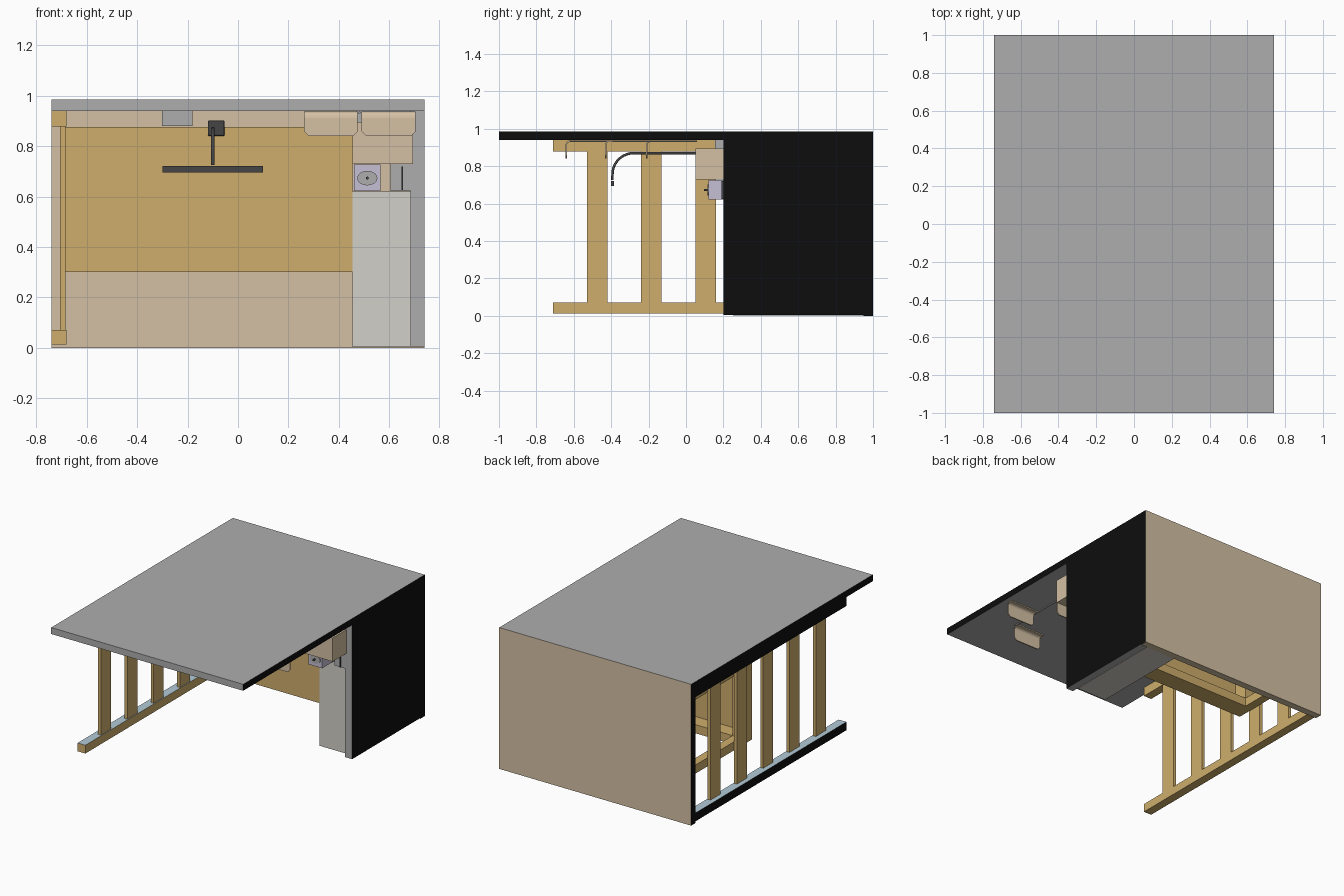
import bpy, bmesh, math
from mathutils import Vector

if "Cube" in bpy.data.objects:
    bpy.data.objects.remove(bpy.data.objects["Cube"])

def mat(name, c):
    m = bpy.data.materials.new(name)
    m.diffuse_color = (*c, 1)
    m.use_nodes = True
    m.node_tree.nodes["Principled BSDF"].inputs["Base Color"].default_value = m.diffuse_color
    return m

TAN = mat("tan_wall", (0.66, 0.53, 0.37))
WOOD = mat("wood", (0.62, 0.42, 0.15))
BLACK = mat("black_edge", (0.004, 0.004, 0.004))
GREY = mat("grey", (0.42, 0.42, 0.42))
PALE = mat("pale_grey", (0.65, 0.63, 0.58))
LILAC = mat("lilac", (0.56, 0.52, 0.66))
DARK = mat("dark_metal", (0.06, 0.06, 0.06))
BLUE = mat("pale_blue", (0.45, 0.6, 0.68))

def box(name, x, y, z, m, sides=None, bevel=0):
    """Box from ranges; sides maps a face direction to another material."""
    bm = bmesh.new()
    bmesh.ops.create_cube(bm, size=1)
    for v in bm.verts:
        v.co = [r[0] + (c + 0.5) * (r[1] - r[0]) for c, r in zip(v.co, (x, y, z))]
    bm.normal_update()
    me = bpy.data.meshes.new(name)
    me.materials.append(m)
    for d, sm in (sides or {}).items():
        me.materials.append(sm)
        for f in bm.faces:
            if f.normal.dot(Vector(d)) > 0.9:
                f.material_index = len(me.materials) - 1
    bm.to_mesh(me)
    bm.free()
    ob = bpy.data.objects.new(name, me)
    bpy.context.collection.objects.link(ob)
    if bevel:
        b = ob.modifiers.new("bevel", 'BEVEL')
        b.width, b.segments = bevel, 2
    return ob

def tube(name, pts, r, m):
    cu = bpy.data.curves.new(name, 'CURVE')
    cu.dimensions = '3D'
    cu.bevel_depth, cu.bevel_resolution, cu.use_fill_caps = r, 3, True
    s = cu.splines.new('POLY')
    s.points.add(len(pts) - 1)
    for p, c in zip(s.points, pts):
        p.co = (*c, 1)
    cu.materials.append(m)
    ob = bpy.data.objects.new(name, cu)
    bpy.context.collection.objects.link(ob)
    return ob

XP, XN, YP, ZP = (1, 0, 0), (-1, 0, 0), (0, 1, 0), (0, 0, 1)

# Shell: ceiling, right wall, back wall
box("ceiling", (-.74, .74), (-1, 1), (.94, .985), GREY, {XP: BLACK, XN: BLACK, YP: TAN})
box("right_wall", (.685, .74), (.2, .95), (.005, .94), GREY, {XP: BLACK})
box("back_wall", (-.74, .74), (.95, 1), (0, .94), TAN, {XP: BLACK, XN: BLACK})

# Left stud frame
for nm, z in (("bottom_rail", (.012, .07)), ("top_rail", (.878, .94))):
    box(nm, (-.74, -.68), (-.71, .95), z, WOOD, {XN: BLACK, ZP: BLUE})
for i in range(5):
    y = -.475 + .29 * i
    box(f"stud_{i+1}", (-.707, -.685), (y - .055, y + .055), (.07, .878), WOOD)

# Wooden front panel with edge frame behind it and side rails
box("wood_panel", (-.685, .455), (.25, .28), (.3, .875), WOOD)
for nm, x, z in (("frame_bottom", (-.685, .455), (.3, .36)), ("frame_top", (-.685, .455), (.815, .875)),
                 ("frame_left", (-.685, -.625), (.36, .815)), ("frame_right", (.395, .455), (.36, .815))):
    box(nm, x, (.28, .38), z, WOOD)
for nm, z in (("side_rail_low", (.3, .36)), ("side_rail_high", (.815, .875))):
    box(nm, (-.685, -.625), (.38, .95), z, WOOD)

# Cabinets and appliances on the right
box("lower_cabinet", (.455, .685), (.25, .95), (.003, .62), PALE)
box("upper_cabinet", (.455, .695), (.05, .2), (.73, .895), TAN)
box("upper_cabinet_back", (.455, .685), (.2, .45), (.73, .895), TAN)
box("cabinet_hanger", (.47, .685), (.155, .45), (.895, .94), GREY)
box("small_appliance", (.46, .565), (.12, .3), (.622, .727), LILAC)
bpy.ops.mesh.primitive_cylinder_add(vertices=24, radius=.04, depth=.008, location=(.513, .118, .673), rotation=(math.pi / 2, 0, 0))
disc = bpy.context.object
disc.name = "appliance_dial"
disc.scale = (1, .72, 1)
disc.data.materials.append(GREY)
tube("appliance_knob", [(.513, .12, .673), (.513, .095, .673)], .006, DARK)
box("grey_unit", (.605, .685), (.2, .4), (.622, .73), GREY)
box("grey_unit_handle", (.648, .654), (.19, .2), (.625, .72), DARK)
box("ceiling_box", (-.302, -.18), (.155, .3), (.88, .94), GREY)

# Gooseneck lamp
box("lamp_base", (-.12, -.053), (.225, .25), (.84, .902), DARK, bevel=.006)
arc = [(-.1, -.28 - .113 * math.sin(a), .757 + .113 * math.cos(a))
       for a in [i * math.pi / 20 for i in range(11)]]
tube("lamp_arm", [(-.1, .24, .87)] + arc + [(-.1, -.393, .725)], .007, DARK)
box("lamp_bar", (-.3, .1), (-.402, -.384), (.695, .722), DARK)

# Thin hanging panels, curled over at the top, with rounded lower corners
def hanging_panel(name, x0, x1, y):
    r = .018
    prof = [(y, .84), (y, .84 + r), (y, .912)]
    prof += [(y + .022 * (1 - math.cos(a)), .912 + .022 * math.sin(a))
             for a in [i * math.pi / 8 for i in range(1, 5)]]
    prof.append((y + .04, .934))
    bm = bmesh.new()
    rows = []
    for i, (py, pz) in enumerate(prof):
        inset = r if i == 0 else 0
        rows.append([bm.verts.new((x, py, pz)) for x in (x0 + inset, x1 - inset)])
    for a, b in zip(rows, rows[1:]):
        bm.faces.new((a[0], a[1], b[1], b[0]))
    me = bpy.data.meshes.new(name)
    bm.to_mesh(me)
    bm.free()
    me.materials.append(TAN)
    ob = bpy.data.objects.new(name, me)
    bpy.context.collection.objects.link(ob)
    s = ob.modifiers.new("thickness", 'SOLIDIFY')
    s.thickness, s.offset = .008, 0

hanging_panel("hanging_panel_1", .262, .475, -.64)
hanging_panel("hanging_panel_2", .49, .705, -.43)
hanging_panel("hanging_panel_3", .262, .475, -.21)
tube("hanging_rail", [(.482, -.62, .934), (.482, .06, .934)], .005, GREY)
